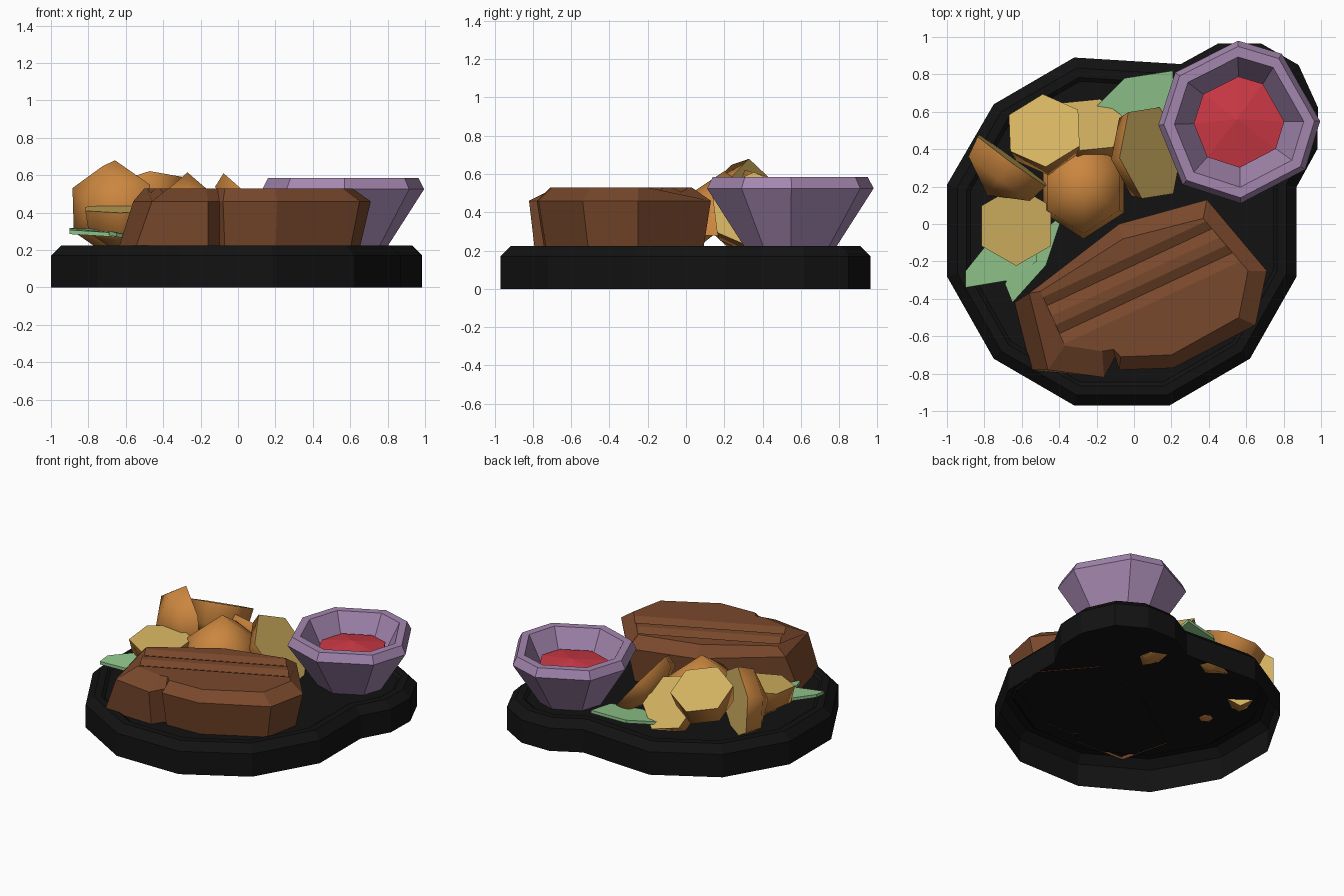
import bpy, bmesh, math
from mathutils import Vector

if "Cube" in bpy.data.objects:
    bpy.data.objects.remove(bpy.data.objects["Cube"])


def material(name, color):
    m = bpy.data.materials.new(name)
    m.diffuse_color = (*color, 1)
    m.use_nodes = True
    m.node_tree.nodes["Principled BSDF"].inputs["Base Color"].default_value = m.diffuse_color
    return m


BLACK = material("black", (0.006, 0.006, 0.006))
BROWN = material("meat_brown", (0.19, 0.065, 0.025))
FLESH = material("potato_flesh", (0.66, 0.45, 0.12))
SKIN = material("potato_skin", (0.60, 0.24, 0.05))
GREEN = material("leaf_green", (0.29, 0.58, 0.27))
PURPLE = material("bowl_purple", (0.37, 0.24, 0.43))
RED = material("sauce_red", (0.60, 0.04, 0.06))


def finish(bm, name, *mats):
    bmesh.ops.recalc_face_normals(bm, faces=bm.faces[:])
    me = bpy.data.meshes.new(name)
    bm.to_mesh(me)
    bm.free()
    for m in mats:
        me.materials.append(m)
    ob = bpy.data.objects.new(name, me)
    bpy.context.collection.objects.link(ob)
    return ob


def loft(bm, rings):
    """Bridge rings of equal point count; return the vertex rings."""
    vr = [[bm.verts.new(p) for p in r] for r in rings]
    for a, b in zip(vr, vr[1:]):
        for i in range(len(a)):
            j = (i + 1) % len(a)
            bm.faces.new((a[i], a[j], b[j], b[i]))
    return vr


def at_z(pts, z):
    return [(x, y, z) for x, y in pts]


# Plate: open underneath, bevelled rim, lobe under the bowl
outline = [(-0.32, 0.89), (0.25, 0.855), (0.45, 0.965), (0.68, 0.965), (0.88, 0.85),
           (0.985, 0.62), (0.98, 0.4), (0.87, 0.2), (0.87, -0.28), (0.62, -0.72),
           (0.19, -0.97), (-0.32, -0.97), (-0.75, -0.72), (-1, -0.28), (-1, 0.21), (-0.75, 0.64)]
bm = bmesh.new()
rings = loft(bm, [at_z(outline, 0), at_z(outline, 0.17)])
top = bm.faces.new(rings[1])
bm.normal_update()
for width, z in ((0.055, 0.225), (0.05, 0.225), (0.02, 0.21)):
    bmesh.ops.inset_region(bm, faces=[top], thickness=width, use_even_offset=True)
    for v in top.verts:
        v.co.z = z
finish(bm, "plate", BLACK)

# Steak: base, shoulder and top outlines with a notch at the front
base = [(-0.64, -0.42), (-0.55, -0.78), (-0.16, -0.79), (-0.10, -0.70), (-0.07, -0.74),
        (0.20, -0.73), (0.60, -0.51), (0.65, -0.25), (0.36, 0.09), (-0.08, -0.03)]
shoulder = [(-0.56, -0.37), (-0.46, -0.78), (-0.16, -0.82), (-0.10, -0.71), (-0.08, -0.78),
            (0.21, -0.77), (0.65, -0.54), (0.71, -0.25), (0.39, 0.13), (-0.08, 0.0)]
crown = [(-0.50, -0.36), (-0.37, -0.65), (-0.17, -0.68), (-0.11, -0.67), (-0.07, -0.71),
         (0.20, -0.70), (0.56, -0.50), (0.61, -0.25), (0.37, 0.03), (-0.06, -0.08)]
bm = bmesh.new()
rings = loft(bm, [at_z(base, 0.205), at_z(shoulder, 0.46), at_z(crown, 0.53)])
bm.faces.new(rings[2])
bm.normal_update()
# Shallow grooves along the steak
across = Vector((-0.42, 0.9, 0)).normalized()
for gy in (-0.22, -0.40):
    for off in (-0.06, 0, 0.05):
        faces = [f for f in bm.faces if all(v.co.z > 0.49 for v in f.verts)]
        geom = list({e for f in faces for e in f.edges} | {v for f in faces for v in f.verts}) + faces
        co = Vector((0, gy, 0)) + across * off
        bmesh.ops.bisect_plane(bm, geom=geom, plane_co=co, plane_no=across)
    for v in bm.verts:
        if v.co.z > 0.5 and abs((v.co - Vector((0, gy, v.co.z))).dot(across)) < 1e-4:
            v.co.z -= 0.025
finish(bm, "steak", BROWN)

# Bowl: eight uneven sides
bx, by = 0.56, 0.545
rim = [(0.435, 0.435), (0.435, 0.58), (0.435, 0.565), (0.435, 0.29), (0.435, 0.57)]
rim = [(0.556, 0.98), (0.79, 0.91), (0.995, 0.55), (0.915, 0.29),
       (0.57, 0.11), (0.26, 0.21), (0.13, 0.53), (0.22, 0.81)]


def bowl_ring(s, z):
    return [(bx + (x - bx) * s, by + (y - by) * s, z) for x, y in rim]


bm = bmesh.new()
rings = loft(bm, [bowl_ring(s, z) for s, z in
                  ((0.54, 0.212), (1, 0.525), (0.93, 0.585), (0.80, 0.585), (0.55, 0.38))])
bm.faces.new(rings[0])
bm.faces.new(rings[-1])
finish(bm, "bowl", PURPLE)

# Sauce mound
bm = bmesh.new()
rings = loft(bm, [bowl_ring(0.55, 0.38), bowl_ring(0.56, 0.46)])
peak = bm.verts.new((0.55, 0.56, 0.505))
for i in range(8):
    bm.faces.new((rings[1][i], rings[1][(i + 1) % 8], peak))
finish(bm, "sauce", RED)


# Potato halves: flat hexagonal cut face, domed skin behind it
def potato(name, center, normal, r, depth, stretch=1.0, turn=20):
    bm = bmesh.new()

    def hexa(s, z):
        return [(r * s * math.cos(math.radians(turn + 60 * i)),
                 r * s * stretch * math.sin(math.radians(turn + 60 * i)), z) for i in range(6)]
    rings = loft(bm, [hexa(1, 0), hexa(0.9, -depth * 0.5)])
    tip = bm.verts.new((0, 0, -depth))
    for i in range(6):
        bm.faces.new((rings[1][i], rings[1][(i + 1) % 6], tip))
    for f in bm.faces:
        f.material_index = 1
        f.smooth = True
    bm.faces.new(rings[0]).smooth = False
    for e in rings[0][0].link_faces[0].edges:
        e.smooth = True
    for i in range(6):
        bm.edges.get((rings[0][i], rings[0][(i + 1) % 6])).smooth = False
    ob = finish(bm, name, FLESH, SKIN)
    ob.location = center
    ob.rotation_mode = 'QUATERNION'
    ob.rotation_quaternion = Vector(normal).to_track_quat('Z', 'Y')


potato("potato_back_left", (-0.48, 0.5, 0.53), (-0.1, 0.42, 0.9), 0.215, 0.30)
potato("potato_upright", (-0.65, 0.34, 0.42), (0.58, 0.8, 0.05), 0.26, 0.23, turn=30)
potato("potato_dome", (-0.27, 0.2, 0.28), (0, 0, -1), 0.25, 0.335, 1.12, turn=30)
potato("potato_right", (0.09, 0.38, 0.40), (0.76, 0.12, 0.62), 0.27, 0.16, turn=30)
potato("potato_back", (-0.24, 0.53, 0.38), (0.1, 0.72, 0.65), 0.22, 0.2)
potato("potato_front_left", (-0.63, -0.01, 0.42), (0, -0.1, 1), 0.215, 0.24, turn=30)


# Leaves: thin tilted slabs tucked under the potatoes
def leaf(name, pts):
    bm = bmesh.new()
    rings = loft(bm, [[(x, y, z) for x, y, z in pts], [(x, y, z + 0.022) for x, y, z in pts]])
    bm.faces.new(rings[0])
    bm.faces.new(rings[1])
    finish(bm, name, GREEN)


leaf("leaf_left", [(-0.9, -0.34, 0.285), (-0.9, -0.25, 0.295), (-0.74, -0.05, 0.29),
                   (-0.52, 0.02, 0.26), (-0.52, -0.2, 0.26), (-0.66, -0.30, 0.27)])
leaf("leaf_front", [(-0.65, -0.42, 0.27), (-0.69, -0.32, 0.28), (-0.57, -0.1, 0.26),
                    (-0.38, 0.05, 0.25), (-0.47, -0.22, 0.24)])
leaf("leaf_back", [(0.21, 0.82, 0.29), (-0.05, 0.78, 0.27), (-0.2, 0.63, 0.24),
                   (0.0, 0.5, 0.23), (0.2, 0.6, 0.26)])
